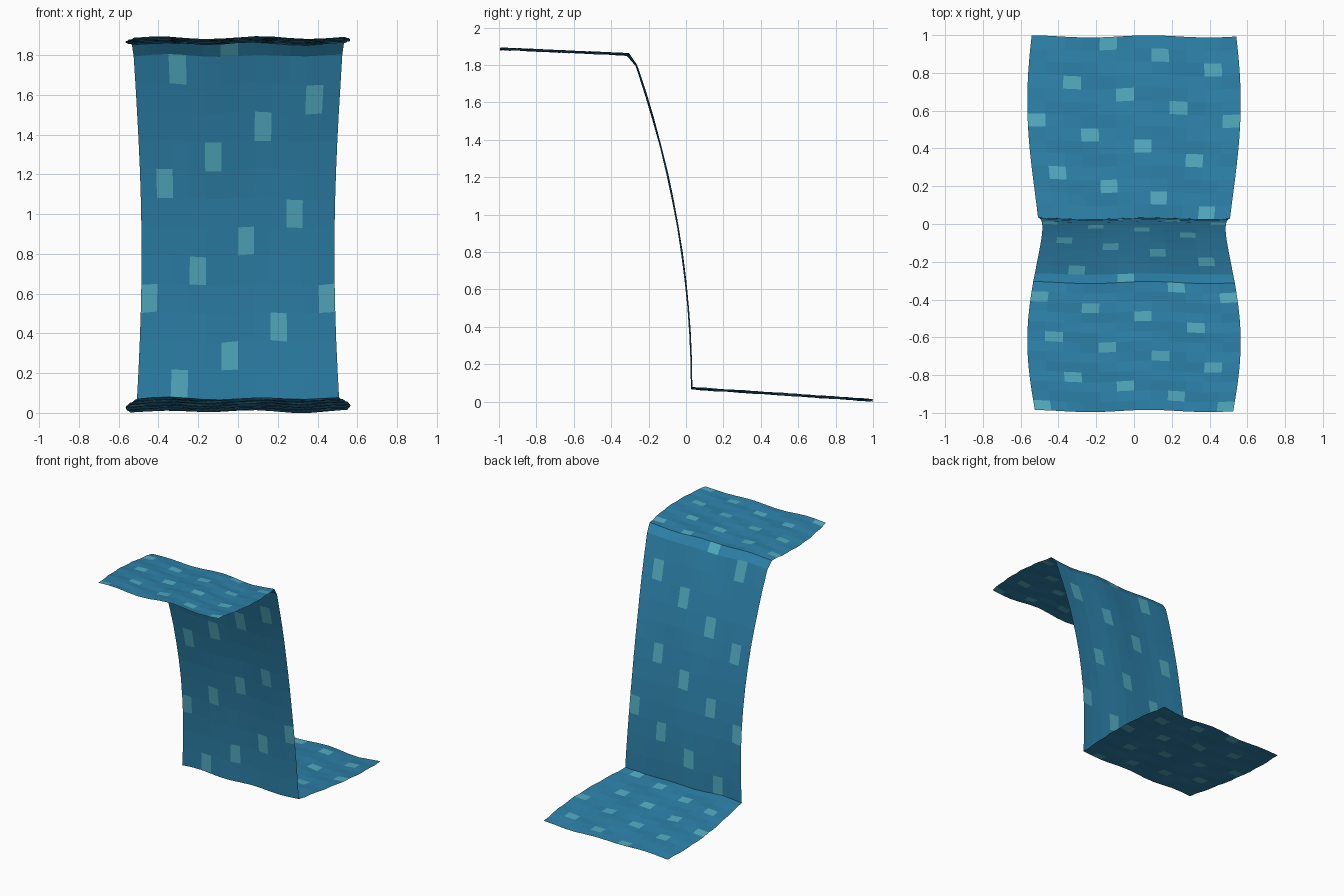
import bpy
from math import sin, cos

if "Cube" in bpy.data.objects:
    bpy.data.objects.remove(bpy.data.objects["Cube"])

COLS, ROWS = 12, 40      # grid of the falling sheet
LIP, DROP, POOL = 13, 14, 26   # rows where the profile changes


def profile(r):
    """Side profile (y, z) at a given row: upper run, lip, curved fall, lower run."""
    if r <= LIP:
        k = r / LIP
        return -0.99 + 0.68 * k, 1.89 - 0.03 * k
    if r <= POOL:
        k = (POOL - r) / (POOL - DROP)
        return 0.03 - 0.295 * k * k, 0.075 + 1.725 * k
    k = (r - POOL) / (ROWS - POOL)
    return 0.03 + 0.963 * k, 0.075 - 0.064 * k


def material(name, colour):
    m = bpy.data.materials.new(name)
    m.diffuse_color = (*colour, 1)
    m.use_nodes = True
    m.node_tree.nodes["Principled BSDF"].inputs["Base Color"].default_value = m.diffuse_color
    return m


# rippled sheet whose width swells and narrows along its length
verts = []
for r in range(ROWS + 1):
    y0, z0 = profile(r)
    half = 0.525 + 0.04 * sin(9 * r / ROWS)
    for c in range(COLS + 1):
        x = half * (2 * c / COLS - 1)
        y = y0 + 0.006 * cos(10 * (x - 0.08))
        z = z0 + 0.006 * cos(13.4 * (x + 0.37)) + 0.003 * sin(9 * x + 2.1 * r)
        if LIP < r <= POOL:
            y = y0 + 0.004 * cos(10 * (x - 0.08))
        verts.append((x, y, z))

w = COLS + 1
faces = [(r * w + c, r * w + c + 1, (r + 1) * w + c + 1, (r + 1) * w + c)
         for r in range(ROWS) for c in range(COLS)]
mesh = bpy.data.meshes.new("water_sheet")
mesh.from_pydata(verts, [], faces)
mesh.materials.append(material("water_blue", (0.026, 0.22, 0.40)))
mesh.materials.append(material("water_glint", (0.085, 0.41, 0.53)))

# regular diagonal pattern of lighter glints
for p in mesh.polygons:
    r, c = divmod(p.index, COLS)
    p.material_index = int((c + 3 * r) % 11 == 0)
    p.use_smooth = False

# stand the sheet on the ground
low = min(v.co.z for v in mesh.vertices)
for v in mesh.vertices:
    v.co.z -= low
mesh.update()
bpy.context.collection.objects.link(bpy.data.objects.new("water_sheet", mesh))
